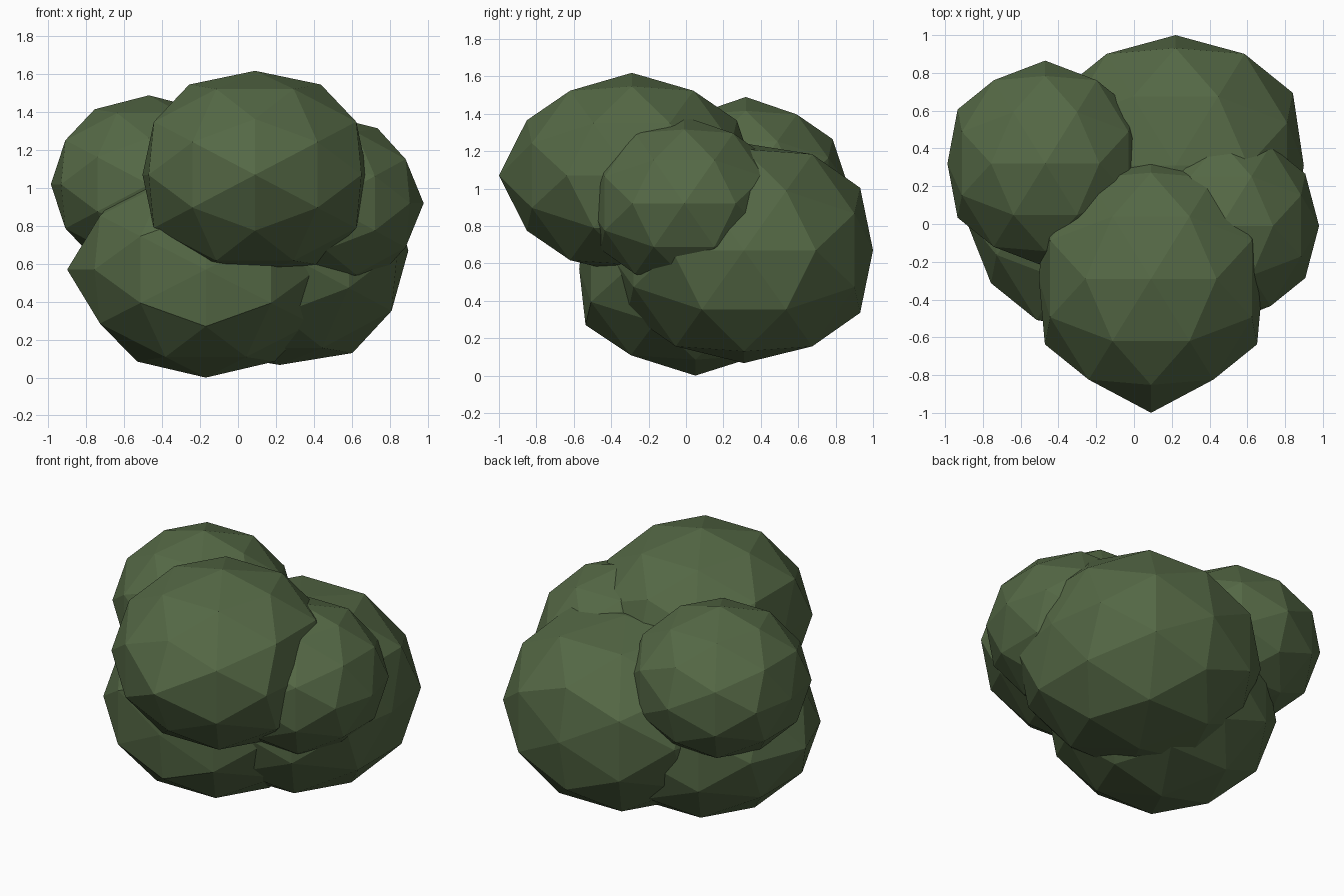
import bpy, bmesh
from itertools import product
from mathutils import Vector

if "Cube" in bpy.data.objects:
    bpy.data.objects.remove(bpy.data.objects["Cube"])

leaf = bpy.data.materials.new("leaf_green")
leaf.diffuse_color = (0.09, 0.14, 0.06, 1)
leaf.use_nodes = True
leaf.node_tree.nodes["Principled BSDF"].inputs["Base Color"].default_value = leaf.diffuse_color


def sphere_points():
    """Once-subdivided icosahedron with a vertex on every axis (42 points)."""
    pts = set()
    for base in ((0.851, 0.526, 0), (0.5, 0.809, 0.309), (1, 0, 0)):
        for signs in product((1, -1), repeat=3):
            p = [b * s + 0.0 for b, s in zip(base, signs)]
            for k in range(3):
                pts.add(tuple(p[k:] + p[:k]))
    return sorted(pts)


def clump(name, center, radius, height, bumps):
    """Flat-shaded squashed ball; bumps scale the vertices lying on the axes."""
    bm = bmesh.new()
    for p in sphere_points():
        bm.verts.new(p)
    bmesh.ops.convex_hull(bm, input=bm.verts[:])
    bmesh.ops.recalc_face_normals(bm, faces=bm.faces[:])
    for v in bm.verts:
        for i, axis in enumerate("xyz"):
            if abs(v.co[i]) > 0.99:
                key = ("+" if v.co[i] > 0 else "-") + axis
                v.co *= bumps.get(key, 1)
                break
        v.co = Vector((v.co.x * radius, v.co.y * radius, v.co.z * height)) + Vector(center)
    mesh = bpy.data.meshes.new(name)
    bm.to_mesh(mesh)
    bm.free()
    mesh.materials.append(leaf)
    bpy.context.collection.objects.link(bpy.data.objects.new(name, mesh))


# Five overlapping foliage clumps
clump("front_top_clump", (0.09, -0.29, 1.07), 0.66, 0.56,
      {"+x": 0.9, "-x": 0.9, "-y": 1.075, "+z": 0.98, "-z": 0.95})
clump("back_left_clump", (-0.47, 0.32, 1.02), 0.545, 0.465,
      {"-x": 0.95, "+z": 1.01})
clump("right_clump", (0.46, -0.01, 0.92), 0.525, 0.465, {"+x": 0.99})
clump("back_base_clump", (0.22, 0.31, 0.67), 0.73, 0.635,
      {"+x": 0.93, "+y": 0.945, "+z": 0.9, "-z": 0.95})
clump("front_base_clump", (-0.17, 0.05, 0.57), 0.69, 0.57,
      {"-x": 1.06, "-y": 0.9})
